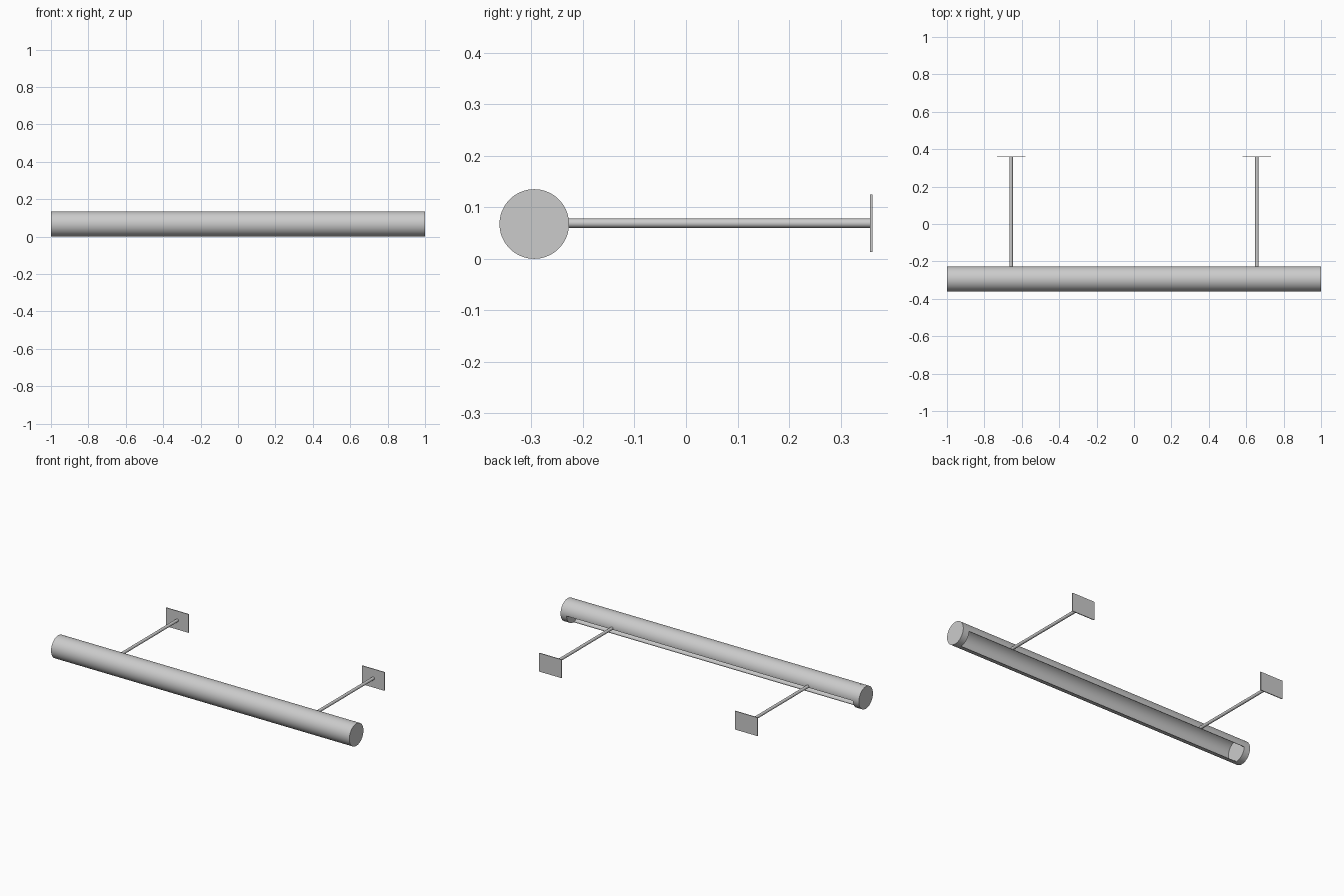
import bpy, bmesh, math
from mathutils import Matrix

if "Cube" in bpy.data.objects:
    bpy.data.objects.remove(bpy.data.objects["Cube"])

R, CY, CZ = 0.0675, -0.2945, 0.0675   # housing radius and axis
INSET = 0.04                          # length of each closed end


def finish(name, bm):
    bmesh.ops.recalc_face_normals(bm, faces=bm.faces)
    me = bpy.data.meshes.new(name)
    bm.to_mesh(me)
    bm.free()
    ob = bpy.data.objects.new(name, me)
    bpy.context.collection.objects.link(ob)
    bpy.ops.object.select_all(action='DESELECT')
    ob.select_set(True)
    bpy.context.view_layer.objects.active = ob
    bpy.ops.object.shade_smooth_by_angle(angle=math.radians(35))
    return ob


def cylinder(name, r, length, loc, rot, segs):
    bm = bmesh.new()
    bmesh.ops.create_cone(bm, cap_ends=True, segments=segs, radius1=r, radius2=r,
                          depth=length, matrix=Matrix.Translation(loc) @ rot)
    return finish(name, bm)


along_x = Matrix.Rotation(math.pi / 2, 4, 'Y')
along_y = Matrix.Rotation(math.pi / 2, 4, 'X')

# Lamp housing: thin tube wall with the lower back quarter left open
bm = bmesh.new()
n, a0, a1 = 54, math.radians(-4), math.radians(270)
angles = [a0 + (a1 - a0) * i / n for i in range(n + 1)]
profile = [(R, a) for a in angles] + [(R - 0.003, a) for a in reversed(angles)]
rings = [[bm.verts.new((x, CY + r * math.cos(a), CZ + r * math.sin(a)))
          for r, a in profile] for x in (-1 + INSET, 1 - INSET)]
for i in range(len(profile)):
    j = (i + 1) % len(profile)
    bm.faces.new((rings[0][i], rings[0][j], rings[1][j], rings[1][i]))
finish("lamp_housing", bm)

for side, s in (("left", -1), ("right", 1)):
    # Closed housing end
    cylinder(side + "_end_cap", R, INSET, (s * (1 - INSET / 2), CY, CZ), along_x, 72)
    # Support arm from the housing to the wall
    y0, y1 = CY + R - 0.002, 0.358
    cylinder(side + "_arm", 0.009, y1 - y0, (s * 0.657, (y0 + y1) / 2, 0.069), along_y, 24)
    # Wall plate
    bm = bmesh.new()
    bmesh.ops.create_cube(bm, size=1, matrix=Matrix.Translation((s * 0.657, 0.3595, 0.069))
                          @ Matrix.Diagonal((0.152, 0.005, 0.112, 1)))
    finish(side + "_wall_plate", bm)
